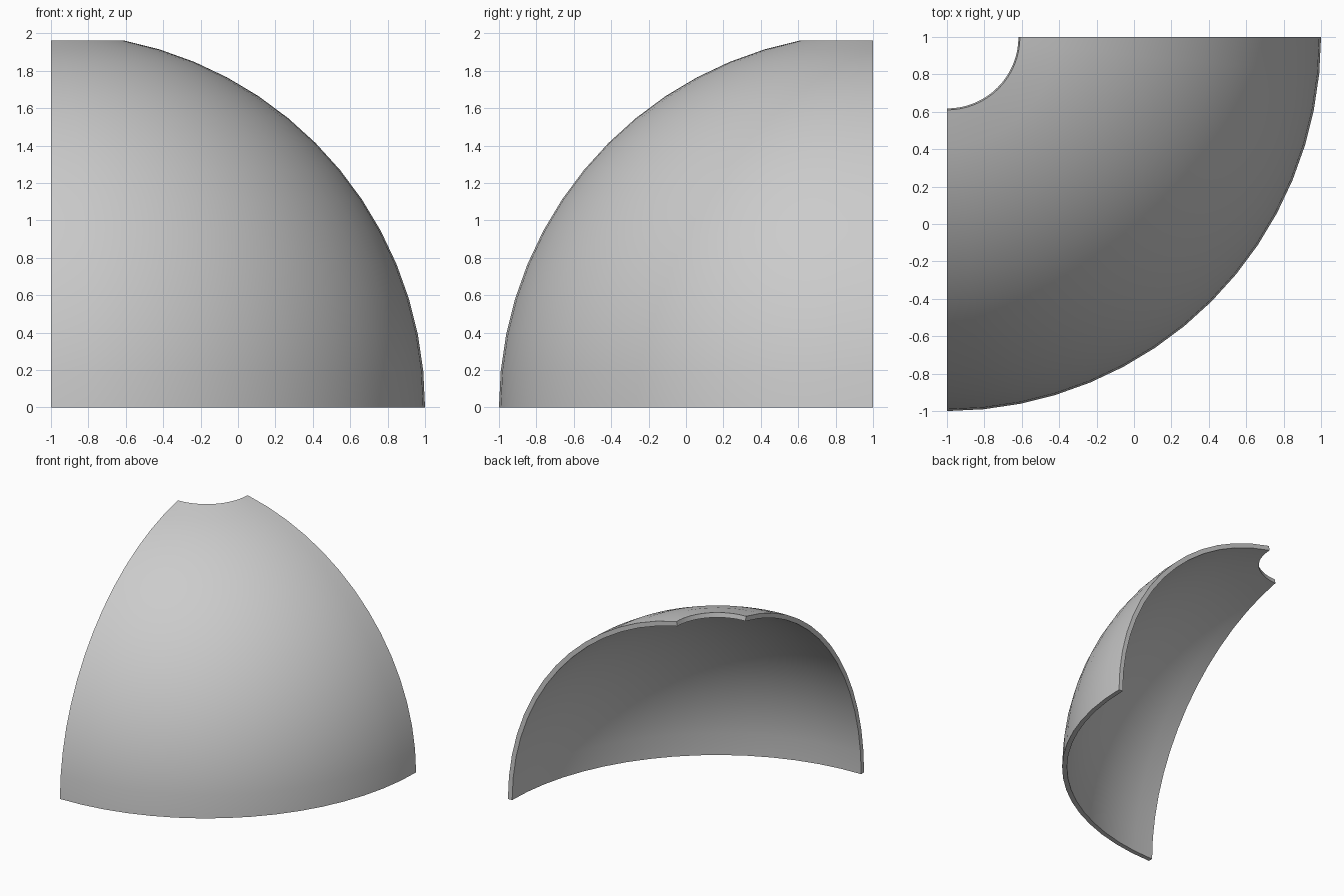
import bpy, bmesh
from math import sin, cos, pi

if "Cube" in bpy.data.objects:
    bpy.data.objects.remove(bpy.data.objects["Cube"])

RADIUS, WALL, STEPS, OPEN_STEPS = 2.0, 0.04, 16, 2
CENTRE = (-1.0, 1.0, 0.0)


def shell_point(bm, r, i, j):
    # i: azimuth step from -y to +x, j: elevation step from the base
    a, e = -pi / 2 + i * pi / 2 / STEPS, j * pi / 2 / STEPS
    return bm.verts.new((CENTRE[0] + r * cos(e) * cos(a),
                         CENTRE[1] + r * cos(e) * sin(a),
                         r * sin(e)))


# Quarter dome shell: outer and inner grids
bm = bmesh.new()
rows = STEPS - OPEN_STEPS
outer, inner = [[[shell_point(bm, r, i, j) for j in range(rows + 1)]
                 for i in range(STEPS + 1)] for r in (RADIUS, RADIUS - WALL)]
for grid in (outer, inner):
    for i in range(STEPS):
        for j in range(rows):
            bm.faces.new((grid[i][j], grid[i + 1][j],
                          grid[i + 1][j + 1], grid[i][j + 1]))

# Rim strips: base and top opening, then the two cut sides
for j in (0, rows):
    for i in range(STEPS):
        bm.faces.new((outer[i][j], outer[i + 1][j], inner[i + 1][j], inner[i][j]))
for i in (0, STEPS):
    for j in range(rows):
        bm.faces.new((outer[i][j], outer[i][j + 1], inner[i][j + 1], inner[i][j]))
bmesh.ops.recalc_face_normals(bm, faces=bm.faces)

mesh = bpy.data.meshes.new("dome_panel")
bm.to_mesh(mesh)
bm.free()
panel = bpy.data.objects.new("dome_panel", mesh)
bpy.context.collection.objects.link(panel)

# Smooth surfaces, sharp rims
bpy.context.view_layer.objects.active = panel
panel.select_set(True)
bpy.ops.object.shade_smooth_by_angle()
